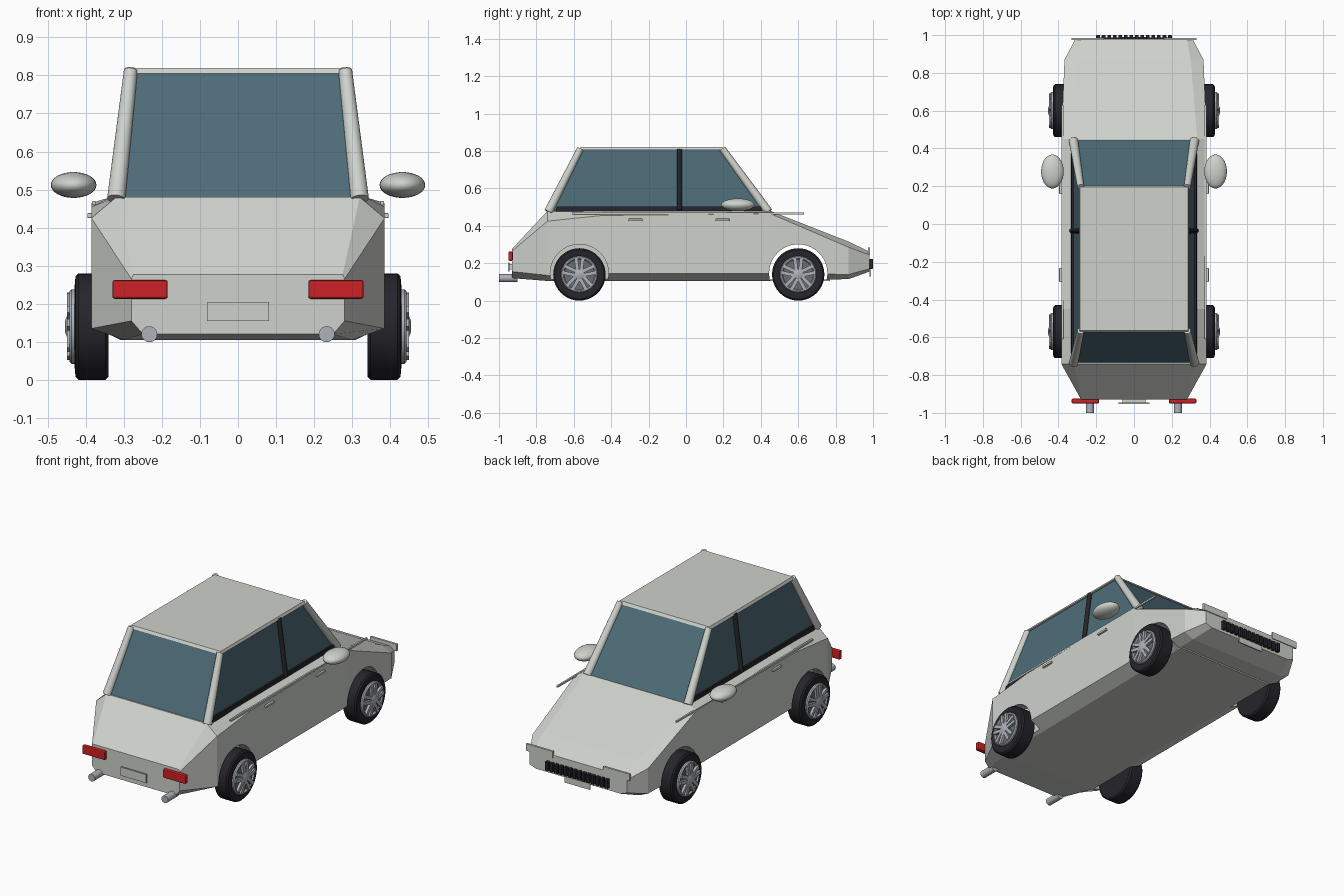
import bpy, bmesh
from math import sin, cos, tau, radians
from mathutils import Vector, Matrix

if "Cube" in bpy.data.objects:
    bpy.data.objects.remove(bpy.data.objects["Cube"])


def material(name, r, g, b):
    m = bpy.data.materials.new(name)
    m.use_nodes = True
    m.diffuse_color = (r, g, b, 1)
    node = next(n for n in m.node_tree.nodes if n.type == 'BSDF_PRINCIPLED')
    node.inputs["Base Color"].default_value = (r, g, b, 1)
    return m


PAINT = material("pale grey paint", 0.62, 0.64, 0.60)
GLASS = material("teal glass", 0.075, 0.15, 0.185)
RUBBER = material("black rubber", 0.018, 0.018, 0.024)
SILVER = material("silver metal", 0.42, 0.45, 0.49)
SHADE = material("dark wheel metal", 0.14, 0.15, 0.17)
RED = material("red lamp", 0.62, 0.015, 0.018)


def finish(name, bm, mat, smooth=False):
    bmesh.ops.recalc_face_normals(bm, faces=bm.faces)
    me = bpy.data.meshes.new(name)
    bm.to_mesh(me)
    bm.free()
    me.materials.append(mat)
    if smooth:
        me.shade_smooth()
        me.set_sharp_from_angle(angle=radians(35))
    ob = bpy.data.objects.new(name, me)
    bpy.context.collection.objects.link(ob)
    return ob


def loft(name, rings, mat, smooth=False):
    """Skin a row of equal closed rings and cap both ends."""
    bm = bmesh.new()
    rows = [[bm.verts.new(p) for p in ring] for ring in rings]
    for a, b in zip(rows, rows[1:]):
        for i in range(len(a)):
            j = (i + 1) % len(a)
            bm.faces.new((a[i], a[j], b[j], b[i]))
    bm.faces.new(rows[0])
    bm.faces.new(rows[-1])
    return finish(name, bm, mat, smooth)


def box(name, lo, hi, mat, bevel=0):
    lo, hi = Vector(lo), Vector(hi)
    bm = bmesh.new()
    bmesh.ops.create_cube(bm, size=1)
    for v in bm.verts:
        v.co = (lo + hi) / 2 + v.co * (hi - lo)
    if bevel:
        bmesh.ops.bevel(bm, geom=bm.edges[:], offset=bevel, segments=2,
                        profile=0.5, affect='EDGES')
    return finish(name, bm, mat)


def side_box(name, s, lo, hi, mat, bevel=0):
    xs = sorted((s * lo[0], s * hi[0]))
    return box(name, (xs[0], *lo[1:]), (xs[1], *hi[1:]), mat, bevel)


def rod(name, p, q, r1, r2, mat, segments=20):
    p, q = Vector(p), Vector(q)
    bm = bmesh.new()
    bmesh.ops.create_cone(bm, cap_ends=True, segments=segments, radius1=r1,
                          radius2=r2, depth=(q - p).length)
    turn = (q - p).to_track_quat('Z', 'Y').to_matrix().to_4x4()
    bm.transform(Matrix.Translation((p + q) / 2) @ turn)
    return finish(name, bm, mat, True)


def turned(name, s, y, z, profile, mat, n=40):
    """Revolve (x, radius) pairs around a sideways axle."""
    rings = [[(s * x, y + r * cos(tau * i / n), z + r * sin(tau * i / n))
              for i in range(n)] for x, r in profile]
    return loft(name, rings, mat, True)


# Lower body: y, floor half width, floor z, half width, sill z, shoulder z, deck half width, deck z
sections = [
    (-0.93, 0.25, 0.12, 0.28, 0.155, 0.265, 0.275, 0.277),
    (-0.74, 0.30, 0.105, 0.385, 0.135, 0.425, 0.32, 0.48),
    (-0.45, 0.30, 0.105, 0.385, 0.145, 0.455, 0.335, 0.48),
    (0.45, 0.31, 0.105, 0.385, 0.145, 0.465, 0.335, 0.48),
    (0.87, 0.31, 0.115, 0.368, 0.14, 0.285, 0.30, 0.315),
    (0.98, 0.27, 0.155, 0.31, 0.17, 0.245, 0.28, 0.262),
]
rings = []
for y, fb, fz, w, sz, hz, t, tz in sections:
    half = [(fb, fz), (w, sz), (w, hz), (t, tz)]
    rings.append([(x, y, z) for x, z in half] + [(-x, y, z) for x, z in reversed(half)])
body = loft("lower_body", rings, PAINT)

# Wheel arches cut from the body
REAR, FRONT, HUB = -0.57, 0.60, 0.14
cutters = [turned("arch_cutter", s, REAR, HUB + 0.005, [(0.32, 0.156), (0.6, 0.156)], PAINT)
           for s in (1, -1)]
cutters.append(turned("arch_cutter", 1, FRONT, HUB + 0.005, [(-0.6, 0.156), (0.6, 0.156)], PAINT))
for c in cutters:
    c.hide_render = True
    mod = body.modifiers.new("arch", 'BOOLEAN')
    mod.operation, mod.solver, mod.object = 'DIFFERENCE', 'EXACT', c
bpy.context.view_layer.update()
cut_mesh = bpy.data.meshes.new_from_object(
    body.evaluated_get(bpy.context.evaluated_depsgraph_get()))
body.modifiers.clear()
body.data = cut_mesh
for c in cutters:
    bpy.data.objects.remove(c)
box("front_floor", (-0.31, 0.43, 0.105), (0.31, 0.77, 0.113), PAINT)


# Cabin glass and roof
def rectangle(hx, y0, y1, z):
    return [(-hx, y0, z), (hx, y0, z), (hx, y1, z), (-hx, y1, z)]


loft("cabin_glass", [rectangle(0.325, -0.735, 0.445, 0.475),
                     rectangle(0.28, -0.565, 0.195, 0.81)], GLASS)
loft("window_seal", [rectangle(0.333, -0.70, 0.41, 0.475),
                     rectangle(0.330, -0.69, 0.40, 0.503)], RUBBER)
loft("roof", [rectangle(0.292, -0.575, 0.205, 0.805),
              rectangle(0.285, -0.565, 0.195, 0.82)], PAINT)

for s, side in ((1, "left"), (-1, "right")):
    # Pillars
    for part, y0, y1 in (("rear", -0.735, -0.565), ("front", 0.44, 0.195)):
        rod(f"{side}_{part}_pillar", (s * 0.32, y0, 0.475), (s * 0.282, y1, 0.812),
            0.024, 0.018, PAINT)
    rod(f"{side}_door_pillar", (s * 0.328, -0.035, 0.485), (s * 0.284, -0.035, 0.81),
        0.014, 0.014, RUBBER, 12)

    # Mirror, waistline strip and door handles
    bm = bmesh.new()
    bmesh.ops.create_uvsphere(bm, u_segments=28, v_segments=16, radius=1)
    bm.transform(Matrix.Translation((s * 0.432, 0.278, 0.512))
                 @ Matrix.Diagonal((0.06, 0.09, 0.034, 1)))
    finish(f"{side}_mirror", bm, PAINT, True)
    side_box(f"{side}_waist_strip", s, (0.374, -0.61, 0.46), (0.384, 0.63, 0.47), PAINT)
    for y in (-0.27, 0.195):
        side_box(f"{side}_door_handle", s, (0.38, y - 0.037, 0.425),
                 (0.396, y + 0.037, 0.438), PAINT, 0.003)

    # Lamps and exhausts
    side_box(f"{side}_tail_lamp", s, (0.185, -0.95, 0.213), (0.33, -0.925, 0.262), RED, 0.006)
    side_box(f"{side}_head_lamp_plate", s, (0.16, 0.973, 0.245), (0.33, 0.985, 0.285), PAINT)
    rod(f"{side}_exhaust", (s * 0.233, -1.0, 0.12), (s * 0.233, -0.90, 0.12),
        0.021, 0.021, SILVER)

    # Wheels
    for part, y in (("rear", REAR), ("front", FRONT)):
        name = f"{side}_{part}"
        turned(name + "_tyre", s, y, HUB,
               [(0.34, 0.10), (0.34, 0.132), (0.348, 0.14), (0.419, 0.14),
                (0.427, 0.132), (0.43, 0.10), (0.425, 0.09)], RUBBER)
        turned(name + "_rim", s, y, HUB,
               [(0.42, 0.098), (0.437, 0.098), (0.443, 0.093), (0.443, 0.086),
                (0.434, 0.08), (0.434, 0.07)], SILVER)
        turned(name + "_rim_dish", s, y, HUB, [(0.42, 0.082), (0.4355, 0.082)], SHADE)
        turned(name + "_hub", s, y, HUB,
               [(0.43, 0.028), (0.45, 0.026), (0.454, 0.016)], SILVER, 20)
        bm = bmesh.new()
        for k in range(5):
            for e in (-1, 1):
                move = (Matrix.Translation((s * 0.442, y, HUB))
                        @ Matrix.Rotation(tau * k / 5, 4, 'X')
                        @ Matrix.Translation((0, e * 0.014, 0.052))
                        @ Matrix.Rotation(-e * 0.12, 4, 'X')
                        @ Matrix.Diagonal((0.016, 0.019, 0.074, 1)))
                bmesh.ops.create_cube(bm, size=1, matrix=move)
        finish(name + "_spokes", bm, SILVER)

# Number plates
box("rear_plate", (-0.082, -0.952, 0.155), (0.082, -0.944, 0.204), PAINT)
box("rear_plate_mount", (-0.06, -0.945, 0.165), (0.06, -0.925, 0.195), PAINT)
box("front_plate", (-0.08, 0.982, 0.13), (0.08, 0.99, 0.165), PAINT)

# Grille
box("grille_back", (-0.2, 0.975, 0.19), (0.2, 0.987, 0.2), RUBBER)
for i in range(14):
    x = -0.19 + i * 0.38 / 13
    box("grille_slat", (x - 0.01, 0.975, 0.17), (x + 0.01, 1.0, 0.222), RUBBER, 0.003)
